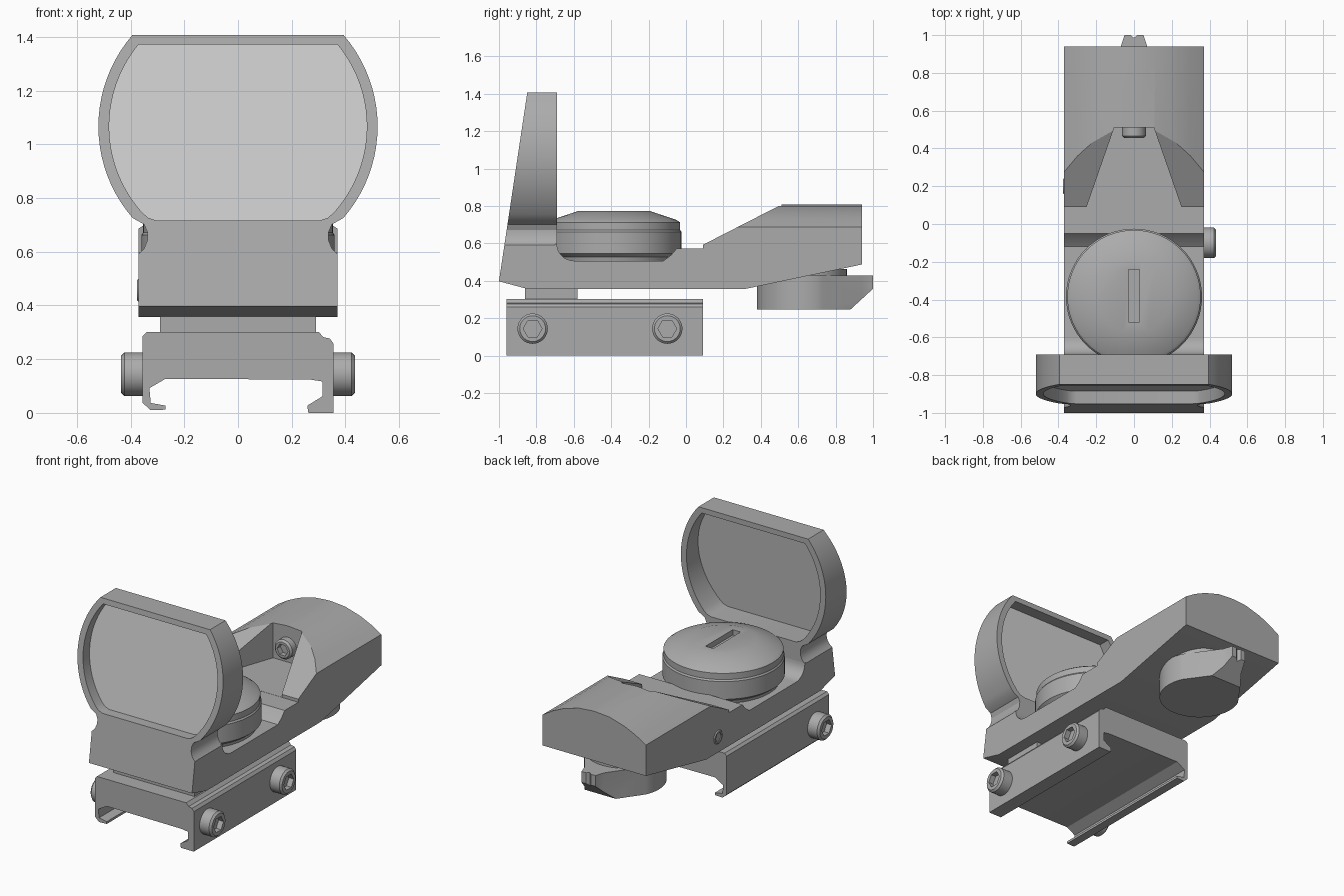
import bpy, bmesh, math
from mathutils import Vector

if "Cube" in bpy.data.objects:
    bpy.data.objects.remove(bpy.data.objects["Cube"])


def material(name, value):
    m = bpy.data.materials.new(name)
    m.use_nodes = True
    colour = (value, value, value, 1)
    m.diffuse_color = colour
    m.node_tree.nodes["Principled BSDF"].inputs["Base Color"].default_value = colour
    return m


BODY = material("body grey", 0.41)
GLASS = material("lens light grey", 0.62)


def place(axis, u, v, h):
    return {"x": (h, u, v), "y": (u, h, v), "z": (u, v, h)}[axis]


def finish(name, bm, mat=BODY):
    bmesh.ops.recalc_face_normals(bm, faces=bm.faces)
    mesh = bpy.data.meshes.new(name)
    bm.to_mesh(mesh)
    bm.free()
    ob = bpy.data.objects.new(name, mesh)
    bpy.context.collection.objects.link(ob)
    mesh.materials.append(mat)
    return ob


def prism(name, pts, axis, a, b, cuts=(), mat=BODY):
    """Extrude an outline along an axis, then trim it by planes (point, normal)."""
    bm = bmesh.new()
    lo = [bm.verts.new(place(axis, u, v, a)) for u, v in pts]
    hi = [bm.verts.new(place(axis, u, v, b)) for u, v in pts]
    bm.faces.new(lo)
    bm.faces.new(hi[::-1])
    for i in range(len(pts)):
        j = (i + 1) % len(pts)
        bm.faces.new((lo[i], lo[j], hi[j], hi[i]))
    for co, no in cuts:
        res = bmesh.ops.bisect_plane(bm, geom=bm.verts[:] + bm.edges[:] + bm.faces[:],
                                     plane_co=co, plane_no=no, clear_outer=True)
        edges = [e for e in res["geom_cut"] if isinstance(e, bmesh.types.BMEdge)]
        bmesh.ops.contextual_create(bm, geom=edges)
    return finish(name, bm, mat)


def lathe(name, profile, axis, centre, seg=48):
    """Revolve (radius, height) points about an axis through centre."""
    bm = bmesh.new()
    c = Vector(centre)
    rings = []
    for r, h in profile:
        rings.append([bm.verts.new(c + Vector(place(axis, r * math.cos(t), r * math.sin(t), h)))
                      for t in (2 * math.pi * i / seg for i in range(seg))])
    for p, q in zip(rings, rings[1:]):
        for i in range(seg):
            j = (i + 1) % seg
            bm.faces.new((p[i], p[j], q[j], q[i]))
    bm.faces.new(rings[0])
    bm.faces.new(rings[-1])
    return finish(name, bm)


def boolean(ob, cutter, operation="DIFFERENCE"):
    mod = ob.modifiers.new("cut", "BOOLEAN")
    mod.operation = operation
    mod.solver = "EXACT"
    mod.object = cutter
    bpy.context.view_layer.objects.active = ob
    bpy.ops.object.modifier_apply(modifier=mod.name)
    bpy.data.objects.remove(cutter)


def arc(cu, cv, r, a, b, n):
    return [(cu + r * math.cos(math.radians(a + (b - a) * i / n)),
             cv + r * math.sin(math.radians(a + (b - a) * i / n))) for i in range(n + 1)]


def mirrored(right):
    return right + [(-u, v) for u, v in reversed(right) if abs(u) > 1e-6]


def box(name, x, y, z):
    return prism(name, [(x[0], y[0]), (x[1], y[0]), (x[1], y[1]), (x[0], y[1])], "z", *z)


def socket_screw(name, axis, centre, r, length):
    """Rounded screw head with a hexagonal socket; the sign of length is its direction."""
    s = 1 if length > 0 else -1
    ob = lathe(name, [(r, -0.02 * s), (r, length - 0.012 * s), (r - 0.012, length)],
               axis, centre, 32)
    hexagon = lathe("socket_cutter", [(r * 0.62, length - 0.035 * s), (r * 0.62, length + 0.02 * s)],
                    axis, centre, 6)
    boolean(ob, hexagon)
    return ob


# Main body: side profile trimmed by the arched cross-section
side = [(-0.70, 0.36), (0.32, 0.36), (0.94, 0.49), (0.94, 0.81), (0.51, 0.81), (0.09, 0.595),
        (0.09, 0.575), (-0.05, 0.575), (-0.08, 0.54), (-0.12, 0.51)]
side += arc(-0.60, 0.60, 0.09, 270, 180, 8) + [(-0.70, 0.60)]
body = prism("main_body", side, "x", -0.5, 0.5)
arch = mirrored([(0.37, 0.2), (0.37, 0.69), (0.30, 0.733), (0.22, 0.77), (0.11, 0.802), (0, 0.811)])
boolean(body, prism("arch_cutter", arch, "y", -1.2, 1.2), "INTERSECT")
notch = mirrored([(0.265, 0.05), (0.105, 0.51)])
boolean(body, prism("notch_cutter", notch, "z", 0.576, 1.2))

# Hood: front outline with narrow neck and round sides, trimmed to a raked front
tilt = math.degrees(math.asin(0.34 / 0.52))
outline = mirrored([(0.37, 0.3), (0.37, 0.595), (0.35, 0.615), (0.338, 0.645), (0.337, 0.675),
                    (0.35, 0.705)] + arc(0, 1.07, 0.52, -41, tilt, 20))
hood = prism("hood", outline, "y", -1.1, -0.69,
             [((0, -1, 0.40), (0, -1, 0.15)), ((0, -1, 0.40), (0, -0.04, -0.15)),
              ((0, -0.85, 0.36), (0, 0, -1))])
opening = mirrored([(0.305, 0.72), (0.335, 0.73)] + arc(0, 1.07, 0.48, -42, 39.5, 20))
boolean(hood, prism("opening_cutter", opening, "y", -1.3, -0.5))

# Lens pane, leaning with the hood
lens = prism("lens", [(u * 1.008, 1.05 + (v - 1.05) * 1.01) for u, v in opening],
             "y", -0.885, -0.865, mat=GLASS)
for v in lens.data.vertices:
    v.co.y += 0.15 * (v.co.z - 0.72)

# Round cap with coin slot
cap = lathe("battery_cap", [(0.325, 0.49), (0.335, 0.53), (0.36, 0.55), (0.36, 0.665),
                            (0.353, 0.675), (0.353, 0.715), (0.335, 0.728), (0.195, 0.775)],
            "z", (0, -0.385, 0), 64)
boolean(cap, box("slot_cutter", (-0.028, 0.028), (-0.52, -0.24), (0.74, 0.9)))

# Emitter in the notch and adjuster on the side
socket_screw("emitter", "y", (0, 0.51, 0.675), 0.063, -0.055)
socket_screw("side_adjuster", "x", (-0.37, 0.20, 0.46), 0.05, -0.006)

# Rotary switch below the housing, with a pointer
knob = arc(0, 0.625, 0.245, 25, -205, 40)
knob += [(-0.07, 0.94), (-0.05, 1.0), (-0.018, 1.0), (0, 0.985),
         (0.018, 1.0), (0.05, 1.0), (0.07, 0.94)]
prism("switch_knob", knob, "z", 0.25, 0.43, [((0, 0.88, 0.25), (0, 0.11, -0.12))])
lathe("switch_collar", [(0.235, 0.40), (0.235, 0.465)], "z", (0, 0.625, 0))

# Riser and rail clamp
box("riser", (-0.29, 0.29), (-0.86, -0.58), (0.28, 0.38))
clamp = [(-0.355, 0.29), (-0.34, 0.305), (0.30, 0.305), (0.318, 0.285), (0.342, 0.28),
         (0.355, 0.262), (0.355, 0.003), (0.262, 0.003), (0.258, 0.03), (0.315, 0.065),
         (0.315, 0.12), (0.27, 0.127), (-0.27, 0.13), (-0.33, 0.095), (-0.325, 0.04),
         (-0.27, 0.03), (-0.27, 0.015), (-0.325, 0.013), (-0.355, 0.04)]
prism("rail_clamp", clamp, "y", -0.96, 0.09)
for name, x, y in (("front_bolt", 1, -0.82), ("rear_bolt", 1, -0.10), ("front_nut", -1, -0.82)):
    socket_screw(name, "x", (0.355 * x, y, 0.147), 0.081, 0.08 * x)

# Smooth curved parts, keeping crisp edges
bpy.ops.object.select_all(action="DESELECT")
for ob in bpy.context.collection.objects:
    if ob.type == "MESH":
        ob.select_set(True)
        bpy.context.view_layer.objects.active = ob
bpy.ops.object.shade_smooth_by_angle(angle=math.radians(25))
# Rest the clamp on the ground plane
for ob in bpy.context.selected_objects:
    ob.location.z -= 0.003
